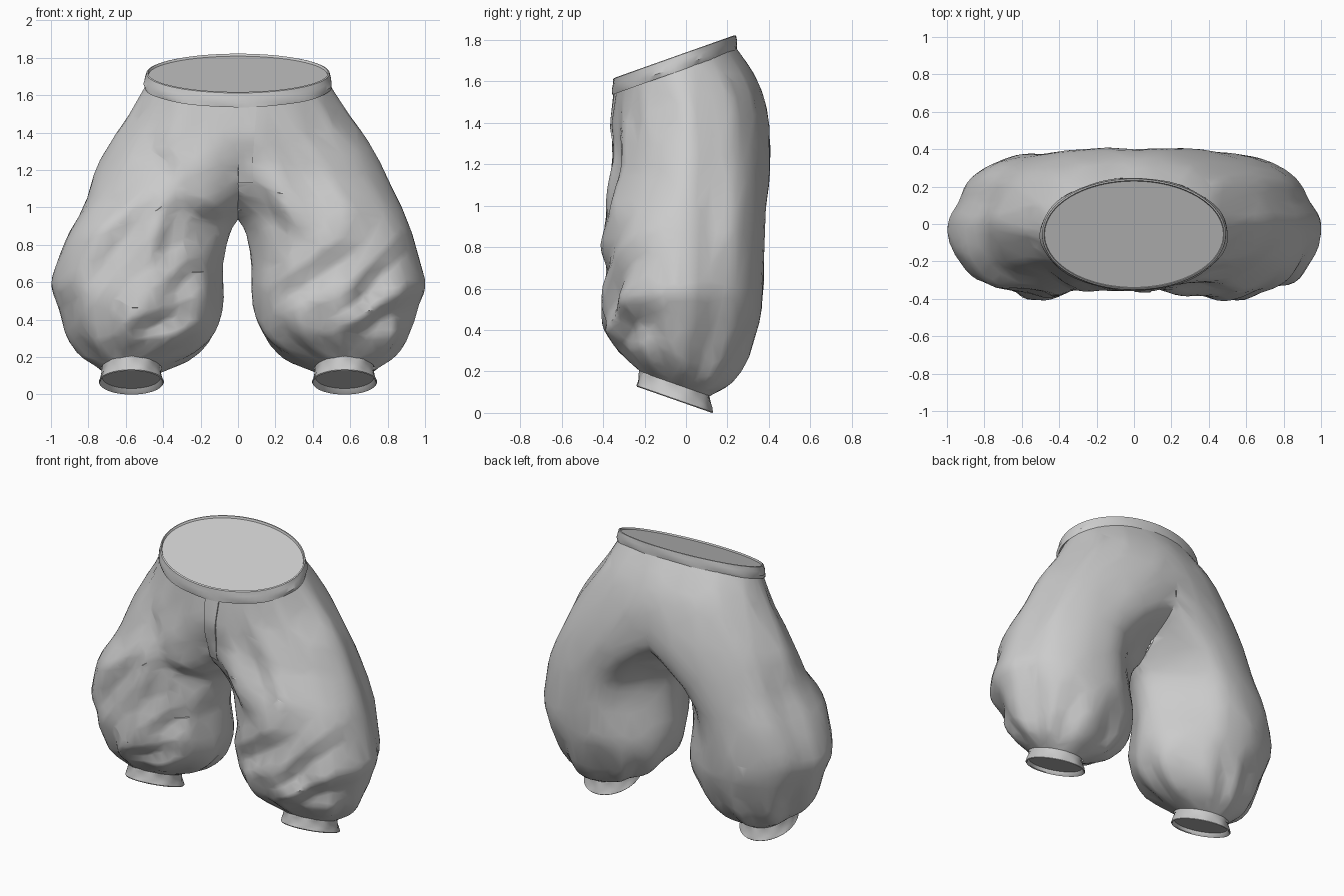
import bpy
import bmesh
import math
from mathutils import Vector, noise
from mathutils.bvhtree import BVHTree

if "Cube" in bpy.data.objects:
    bpy.data.objects.remove(bpy.data.objects["Cube"], do_unlink=True)

cloth = bpy.data.materials.new("light grey cloth")
cloth.use_nodes = True
GREY = (0.6, 0.6, 0.6, 1.0)
cloth.diffuse_color = GREY
cloth.node_tree.nodes["Principled BSDF"].inputs["Base Color"].default_value = GREY

SIDES = 80   # points around a leg
STEPS = 6    # rings between key sections

# Leg sections: height, inner x, outer x, front y, back y, tilt
SECTIONS = [
    (1.67, -.48, .48, -.34, .235, .355),
    (1.52, -.57, .57, -.355, .335, .30),
    (1.40, -.66, .66, -.36, .385, .22),
    (1.25, -.55, .755, -.365, .405, .14),
    (1.10, -.25, .83, -.375, .40, .07),
    (1.00, -.08, .88, -.38, .39, .03),
    (.93, 0, .91, -.385, .385, 0),
    (.85, .045, .94, -.39, .38, 0),
    (.70, .07, .98, -.395, .375, 0),
    (.58, .07, 1, -.40, .37, 0),
    (.48, .075, .97, -.395, .36, -.02),
    (.38, .10, .93, -.375, .325, -.06),
    (.28, .16, .885, -.34, .28, -.13),
    (.20, .26, .82, -.28, .205, -.25),
    (.14, .41, .73, -.22, .115, -.35),
]

# Front creases of each leg: start x, start z, end x, end z
CREASES = {
    1: [(.57, .86, .15, .56), (.84, .86, .5, .46), (.9, .58, .5, .3),
        (.17, 1.25, .33, .85), (.3, 1.5, .62, .95)],
    -1: [(.4, 1.5, .22, 1.12), (.22, 1.12, .04, .95), (.63, 1.02, .93, .56),
         (.25, .78, .47, .5), (.25, .55, .63, .34), (.4, 1.1, .5, .7)],
}


def smooth_sections():
    """Catmull-Rom blend through the key sections."""
    last = len(SECTIONS) - 1
    for i in range(last):
        keys = [SECTIONS[min(max(i + k, 0), last)] for k in (-1, 0, 1, 2)]
        for s in range(STEPS):
            t = s / STEPS
            yield [.5 * (2 * b + (c - a) * t + (2 * a - 5 * b + 4 * c - d) * t * t
                         + (3 * b - a - 3 * c + d) * t ** 3)
                   for a, b, c, d in zip(*keys)]
    yield SECTIONS[last]


def ramp(v, low, high):
    t = min(max((v - low) / (high - low), 0), 1)
    return t * t * (3 - 2 * t)


def crease_depth(x, z, side):
    """Sharp tapering ridge, with a hollow just below it."""
    total = 0
    p = Vector((x, z))
    for x0, z0, x1, z1 in CREASES[side]:
        start, line = Vector((x0, z0)), Vector((x1 - x0, z1 - z0))
        t = (p - start).dot(line) / line.length_squared
        taper = ramp(t, -.15, .3) * ramp(1.15 - t, 0, .45)
        d = line.normalized().cross(p - start) * (1 if line.x < 0 else -1)
        total += taper * (.025 * max(0, 1 - abs(d) / .08) - .04 * max(0, 1 - abs(d - .1) / .08))
    return total


def fold_depth(x, y, z, angle, side):
    """Front creases, loose folds, a side hollow and gathers at waist and ankle."""
    across, along = .89 * x + .45 * z, .45 * x - .89 * z
    n = noise.noise(Vector((across * 4, along * 1.6, y * 2 + side * 7)))
    m = noise.noise(Vector((across * 7, along * 4, y * 3 + side * 3)))
    front = ramp(-y, 0, .25)
    body = ramp(z, .15, .35) * ramp(1.62 - z, 0, .3)
    loose = (.01 + .014 * front) * (.4 - abs(n) * 2) + (.008 + .014 * front) * m
    hollow = -.03 * math.exp(-((y - .13) / .07) ** 2) * ramp(math.cos(angle), .3, .8)
    ankle = ramp(.5 - z, 0, .25) * ramp(z, .14, .2)
    waist = ramp(z, 1.25, 1.5) * ramp(1.66 - z, 0, .12)
    return ((loose + hollow + front * crease_depth(x, z, side)) * body
            + .018 * ankle * math.cos(angle * 9 + 3 * n)
            + .01 * waist * math.cos(angle * 13 + 4 * n))


def finish(bm, name, sharp=35, keep=1):
    """Make the object; keep is the share of faces left, for faceted cloth."""
    bmesh.ops.recalc_face_normals(bm, faces=bm.faces)
    mesh = bpy.data.meshes.new(name)
    bm.to_mesh(mesh)
    bm.free()
    obj = bpy.data.objects.new(name, mesh)
    bpy.context.collection.objects.link(obj)
    mesh.materials.append(cloth)
    bpy.ops.object.select_all(action='DESELECT')
    obj.select_set(True)
    bpy.context.view_layer.objects.active = obj
    if keep < 1:
        facets = obj.modifiers.new("facets", 'DECIMATE')
        facets.ratio = keep
        bpy.ops.object.modifier_apply(modifier=facets.name)
    bpy.ops.object.shade_smooth_by_angle(angle=math.radians(sharp))
    return obj


def bridge(bm, rings):
    for a, b in zip(rings, rings[1:]):
        count = len(a)
        for i in range(count):
            j = (i + 1) % count
            bm.faces.new((a[i], a[j], b[j], b[i]))


# Baggy legs, meeting on the centre line above the crotch
bm = bmesh.new()
for side in (1, -1):
    rings = []
    for z, x_in, x_out, y_front, y_back, tilt in smooth_sections():
        if side < 0:  # the right thigh hangs a little slimmer
            x_out -= .05 * math.exp(-((z - 1) / .2) ** 2)
        cx, rx = (x_in + x_out) / 2, (x_out - x_in) / 2
        cy, ry = (y_front + y_back) / 2, (y_back - y_front) / 2
        under_seat = .42 * ramp(1.22 - z, 0, .17) * ramp(z, .35, .85)
        ring = []
        for i in range(SIDES):
            a = math.tau * (i + .5) / SIDES
            x, y = cx + rx * math.cos(a), cy + ry * math.sin(a)
            h = z + tilt * (y - cy)
            if y > cy:
                y -= (y - cy) * under_seat * ramp(-math.cos(a), .2, .9)
            else:  # hollow around the fly
                y += .06 * ramp(.22 - x, 0, .22) * ramp(1.5 - z, 0, .35) * ramp(cy - y, 0, .2)
            if x > 0:
                d = fold_depth(x, y, z, a, side) * ramp(x, 0, .12)
                x = max(x + d * math.cos(a), .002)
                y += d * math.sin(a)
            ring.append(bm.verts.new((side * max(x, 0), y, h)))
        rings.append(ring)
    bridge(bm, rings)
inner = [f for f in bm.faces if all(abs(v.co.x) < 1e-5 for v in f.verts)]
bmesh.ops.delete(bm, geom=inner, context='FACES')
bmesh.ops.remove_doubles(bm, verts=bm.verts, dist=.0005)
for _ in range(3):
    bmesh.ops.smooth_vert(bm, verts=[v for v in bm.verts if not v.is_boundary], factor=.5,
                          use_axis_x=True, use_axis_y=True, use_axis_z=True)
legs = finish(bm, "baggy_legs", 30, .17)
surface = BVHTree.FromObject(legs, bpy.context.evaluated_depsgraph_get())


def band(name, cx, cy, tilt, profile, wrinkle):
    """Tilted elliptical band; profile is (rx, ry, height), capped at its end."""
    bm = bmesh.new()
    rings = []
    for k, (rx, ry, z) in enumerate(profile):
        ring = []
        for i in range(SIDES):
            a = math.tau * i / SIDES
            w = 1 + (wrinkle * math.sin(a * 9 + k * 2) if 0 < k < 4 else 0)
            x, y = rx * w * math.cos(a), ry * w * math.sin(a)
            ring.append(bm.verts.new((cx + x, cy + y, z + tilt * y)))
        rings.append(ring)
    bridge(bm, rings)
    bm.faces.new(rings[-1])
    finish(bm, name)


# Waistband with a closed, slightly sunken top
band("waistband", 0, -.055, .355,
     [(.475, .28, 1.645), (.498, .3, 1.642), (.503, .302, 1.665), (.496, .3, 1.69),
      (.49, .296, 1.717), (.482, .288, 1.72), (.478, .284, 1.708)], .006)

# Ankle cuffs with a sunken opening
for side, label in ((1, "left"), (-1, "right")):
    band(label + "_cuff", side * .57, -.055, -.35,
         [(.145, .15, .185), (.155, .168, .16), (.155, .17, .13), (.165, .178, .09),
          (.174, .185, .068), (.17, .181, .063), (.164, .175, .068), (.155, .165, .09)], .025)

# Fly panel laid on the front surface
bm = bmesh.new()
rows = []
for k in range(13):
    z = 1.55 - k * .035
    row = []
    for x in (.004, .03, .055, .08, .1 - .0025 * k):
        hit = surface.ray_cast(Vector((x, -2, z)), Vector((0, 1, 0)))[0]
        y = hit.y if hit else -.34
        row.append(bm.verts.new((x, y - .008, z)))
    rows.append(row)
for a, b in zip(rows, rows[1:]):
    for i in range(len(a) - 1):
        bm.faces.new((a[i], a[i + 1], b[i + 1], b[i]))
skirt = bmesh.ops.extrude_edge_only(bm, edges=[e for e in bm.edges if e.is_boundary])
for v in skirt["geom"]:
    if isinstance(v, bmesh.types.BMVert):
        v.co.y += .009
finish(bm, "fly_panel")
